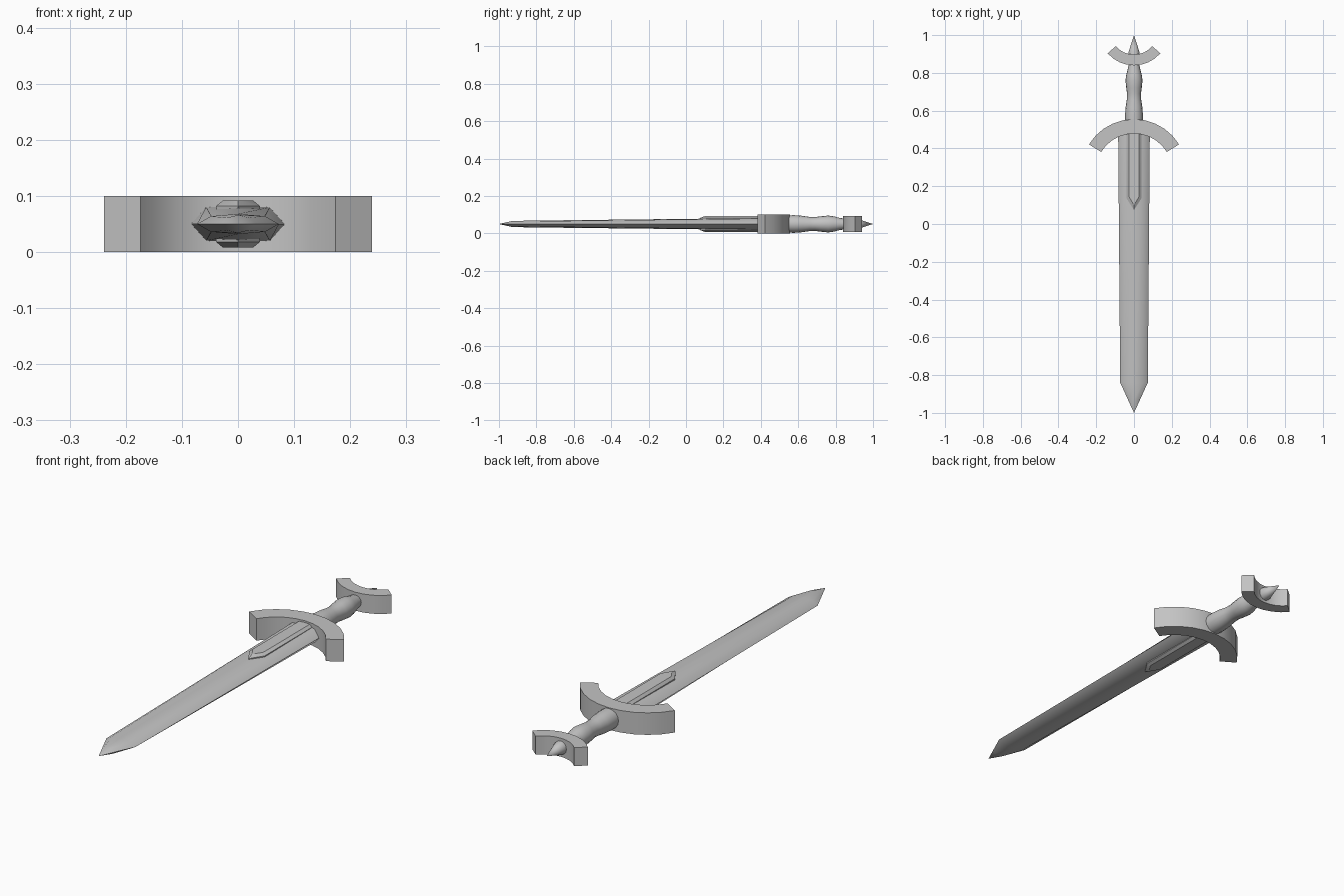
import bpy
import bmesh
import math

cube = bpy.data.objects.get("Cube")
if cube:
    bpy.data.objects.remove(cube, do_unlink=True)

MID = 0.05  # height of the sword's centre plane

steel = bpy.data.materials.new("grey_steel")
steel.use_nodes = True
GREY = (0.55, 0.55, 0.55, 1)
steel.diffuse_color = GREY
steel.node_tree.nodes["Principled BSDF"].inputs["Base Color"].default_value = GREY


def loft(name, rings, angle=30):
    """Skin a row of equal-length closed rings and cap both ends."""
    bm = bmesh.new()
    rows = [[bm.verts.new(p) for p in ring] for ring in rings]
    for a, b in zip(rows, rows[1:]):
        for i in range(len(a)):
            j = (i + 1) % len(a)
            bm.faces.new((a[i], a[j], b[j], b[i]))
    bm.faces.new(rows[0])
    bm.faces.new(rows[-1])
    bmesh.ops.remove_doubles(bm, verts=bm.verts, dist=0.0002)
    bmesh.ops.recalc_face_normals(bm, faces=bm.faces)
    mesh = bpy.data.meshes.new(name)
    bm.to_mesh(mesh)
    bm.free()
    mesh.materials.append(steel)
    obj = bpy.data.objects.new(name, mesh)
    bpy.context.collection.objects.link(obj)
    bpy.ops.object.select_all(action='DESELECT')
    obj.select_set(True)
    bpy.context.view_layer.objects.active = obj
    bpy.ops.object.shade_smooth_by_angle(angle=math.radians(angle))
    return obj


def arc_bar(name, centre, outer, inner, half_angle, half_height, side, steps):
    """Curved bar of square section, bowed toward +y (side 1) or -y (side -1)."""
    rings = []
    for i in range(steps + 1):
        t = math.radians(half_angle * (2 * i / steps - 1))
        rings.append([(r * math.sin(t), centre + side * r * math.cos(t), MID + h)
                      for r, h in ((outer, -half_height), (outer, half_height),
                                   (inner, half_height), (inner, -half_height))])
    return loft(name, rings)


def turned(name, profile, sides=16):
    """Round part turned about the long axis from (y, radius) pairs."""
    rings = []
    for y, r in profile:
        turns = [2 * math.pi * i / sides for i in range(sides)]
        rings.append([(r * math.cos(a), y, MID + r * math.sin(a)) for a in turns])
    return loft(name, rings)


def blade_ring(y, edge, mid, mid_h, ridge):
    return [(x, y, MID + z) for x, z in (
        (edge, 0), (mid, mid_h), (0, ridge), (-mid, mid_h),
        (-edge, 0), (-mid, -mid_h), (0, -ridge), (mid, -mid_h))]


# Blade: tapering bevelled section drawn to a point
loft("blade", [
    blade_ring(0.51, 0.084, 0.057, 0.030, 0.033),
    blade_ring(-0.84, 0.073, 0.048, 0.014, 0.018),
    blade_ring(-0.93, 0.032, 0.020, 0.011, 0.016),
    blade_ring(-1.0, 0, 0, 0, 0)], angle=50)


# Raised pointed plates on both faces of the blade
def plate_ring(half, shoulder, tip, h):
    return [(x, y, MID + h) for x, y in (
        (half, 0.51), (half, shoulder), (0, tip), (-half, shoulder), (-half, 0.51))]


for label, s in (("upper", 1), ("lower", -1)):
    loft(label + "_blade_plate", [
        plate_ring(0.039, 0.135, 0.075, s * 0.01),
        plate_ring(0.039, 0.135, 0.075, s * 0.032),
        plate_ring(0.027, 0.145, 0.10, s * 0.042)], angle=20)

# Guard and pommel, bowed in opposite directions
arc_bar("guard", 0.275, 0.28, 0.204, 58.5, 0.05, 1, 10)
arc_bar("pommel", 1.025, 0.185, 0.128, 49, 0.042, -1, 8)

# Grip with two swellings
turned("grip", [(0.52, 0.046), (0.58, 0.047), (0.62, 0.044), (0.66, 0.038),
                (0.69, 0.037), (0.72, 0.041), (0.76, 0.045), (0.79, 0.041),
                (0.82, 0.033), (0.86, 0.026)])

# Spike behind the pommel
turned("pommel_spike", [(0.88, 0.032), (0.91, 0.029), (1.0, 0)])
